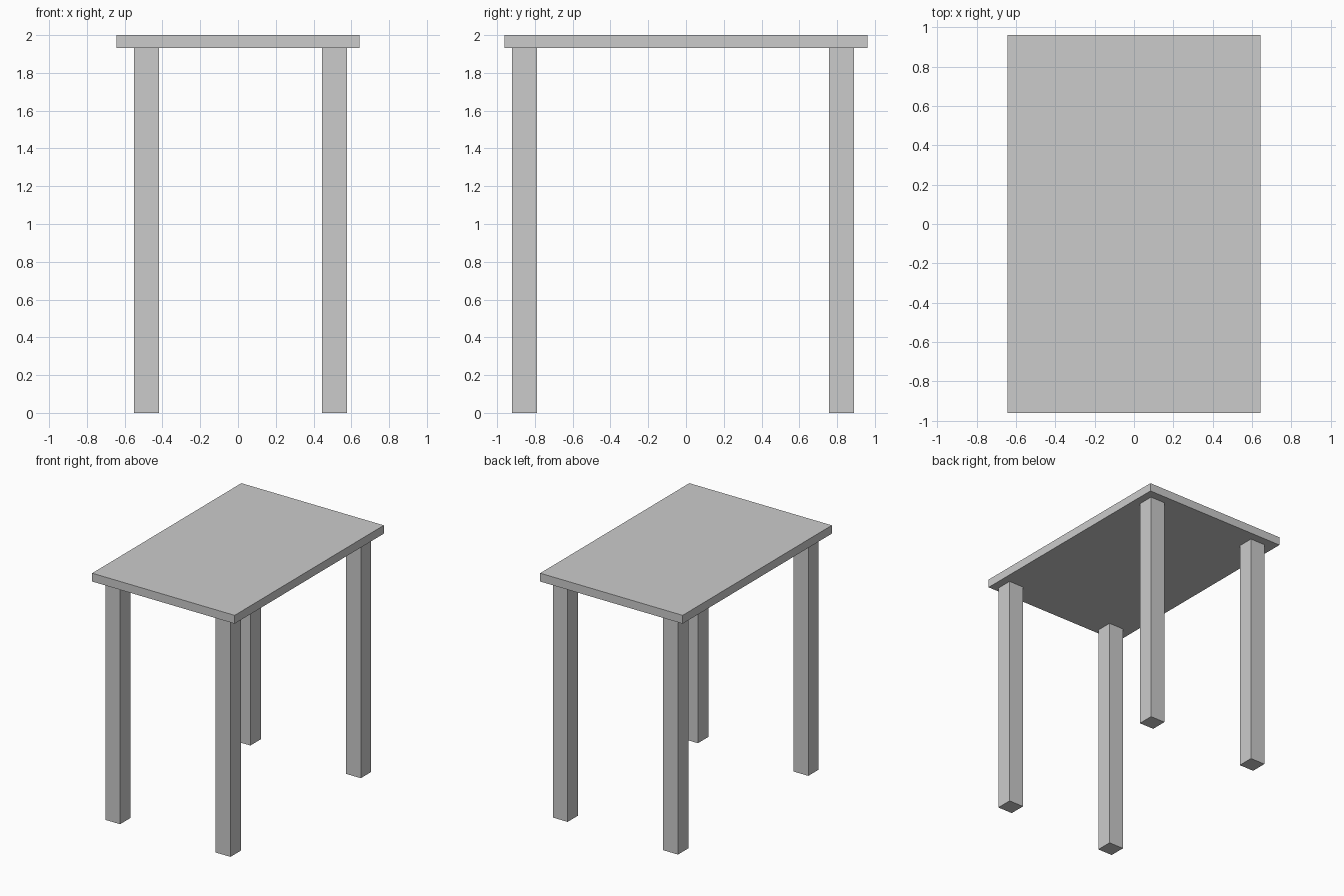
import bpy

if "Cube" in bpy.data.objects:
    bpy.data.objects.remove(bpy.data.objects["Cube"])


def box(name, lo, hi):
    """Axis-aligned box between two corners."""
    centre = [(a + b) / 2 for a, b in zip(lo, hi)]
    bpy.ops.mesh.primitive_cube_add(size=1, location=centre)
    obj = bpy.context.object
    obj.name = name
    obj.scale = [b - a for a, b in zip(lo, hi)]
    bpy.ops.object.transform_apply(location=False, rotation=False, scale=True)
    return obj


UNDERSIDE = 1.932
LEG = 0.133

# Table top
box("table_top", (-0.642, -0.96, UNDERSIDE), (0.642, 0.96, 2.0))

# Four square legs, set slightly off centre under the top
for side, x in (("left", -0.551), ("right", 0.444)):
    for end, y in (("front", -0.921), ("back", 0.757)):
        box(f"{end}_{side}_leg", (x, y, 0), (x + LEG, y + LEG, UNDERSIDE))
